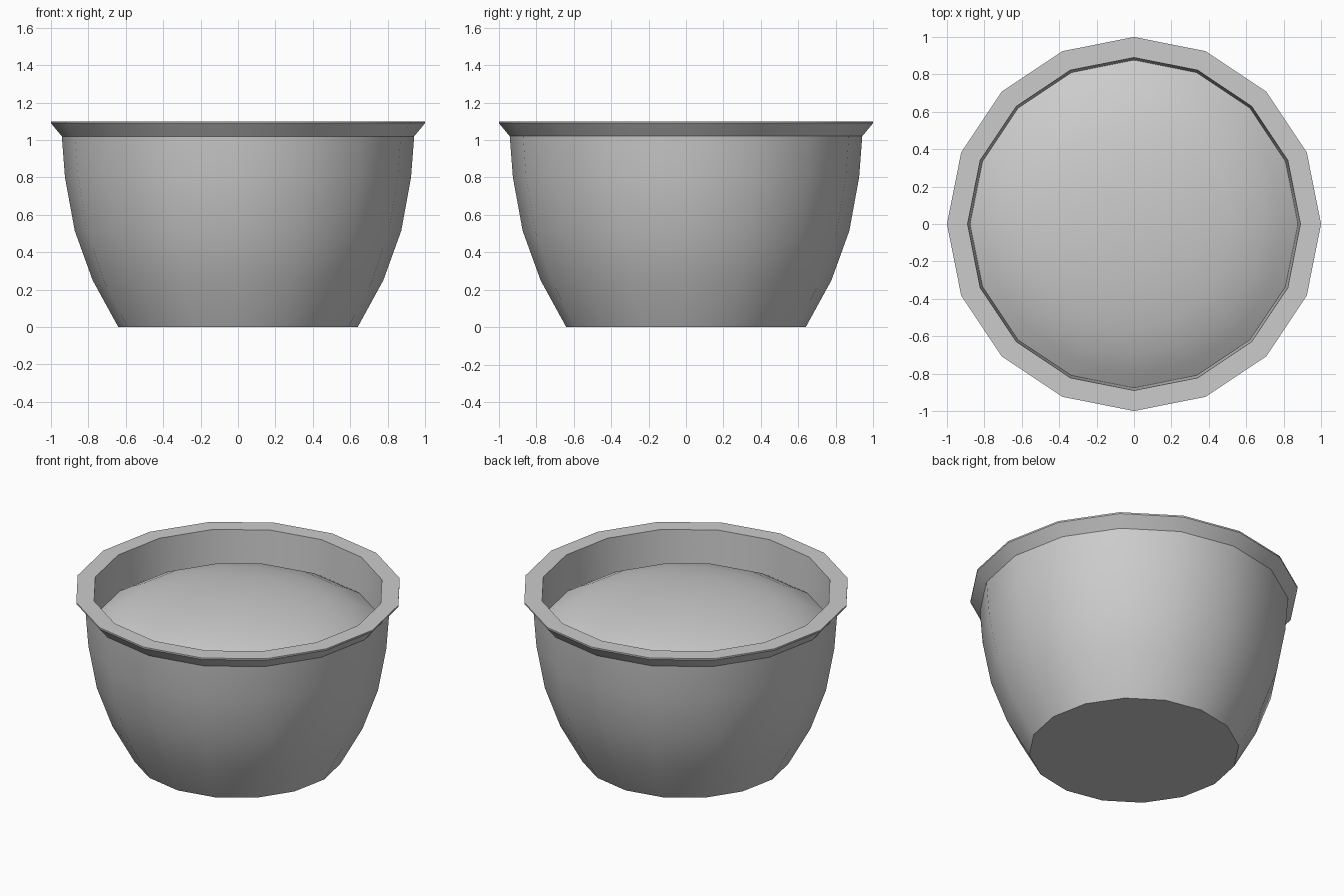
import bpy, bmesh
from math import cos, sin, tau, radians

if "Cube" in bpy.data.objects:
    bpy.data.objects.remove(bpy.data.objects["Cube"])

SIDES = 16


def lathe(name, profile):
    """Revolve (radius, z) points about z; a zero radius closes to a point."""
    bm = bmesh.new()
    rings = []
    for r, z in profile:
        if r == 0:
            rings.append([bm.verts.new((0, 0, z))] * SIDES)
        else:
            rings.append([bm.verts.new((r * cos(tau * i / SIDES), r * sin(tau * i / SIDES), z))
                          for i in range(SIDES)])
    for a, b in zip(rings, rings[1:]):
        for i in range(SIDES):
            j = (i + 1) % SIDES
            bm.faces.new(list(dict.fromkeys((a[i], a[j], b[j], b[i]))))
    me = bpy.data.meshes.new(name)
    bm.to_mesh(me)
    bm.free()
    ob = bpy.data.objects.new(name, me)
    bpy.context.collection.objects.link(ob)
    bpy.ops.object.select_all(action='DESELECT')
    ob.select_set(True)
    bpy.context.view_layer.objects.active = ob
    bpy.ops.object.shade_smooth_by_angle(angle=radians(30))
    return ob


# Pot: base, bulging wall, flared lip, then the inner wall down below the soil
lathe("pot", [(0, 0), (0.64, 0), (0.777, 0.25), (0.873, 0.515), (0.925, 0.8),
              (0.942, 1.02), (1.0, 1.09), (1.0, 1.1), (0.89, 1.1), (0.875, 0.84)])

# Soil: low dome filling the pot
lathe("soil", [(0.88, 0.86), (0.8, 0.91), (0.7, 0.96), (0.55, 1.005),
               (0.38, 1.035), (0.2, 1.053), (0, 1.06)])
